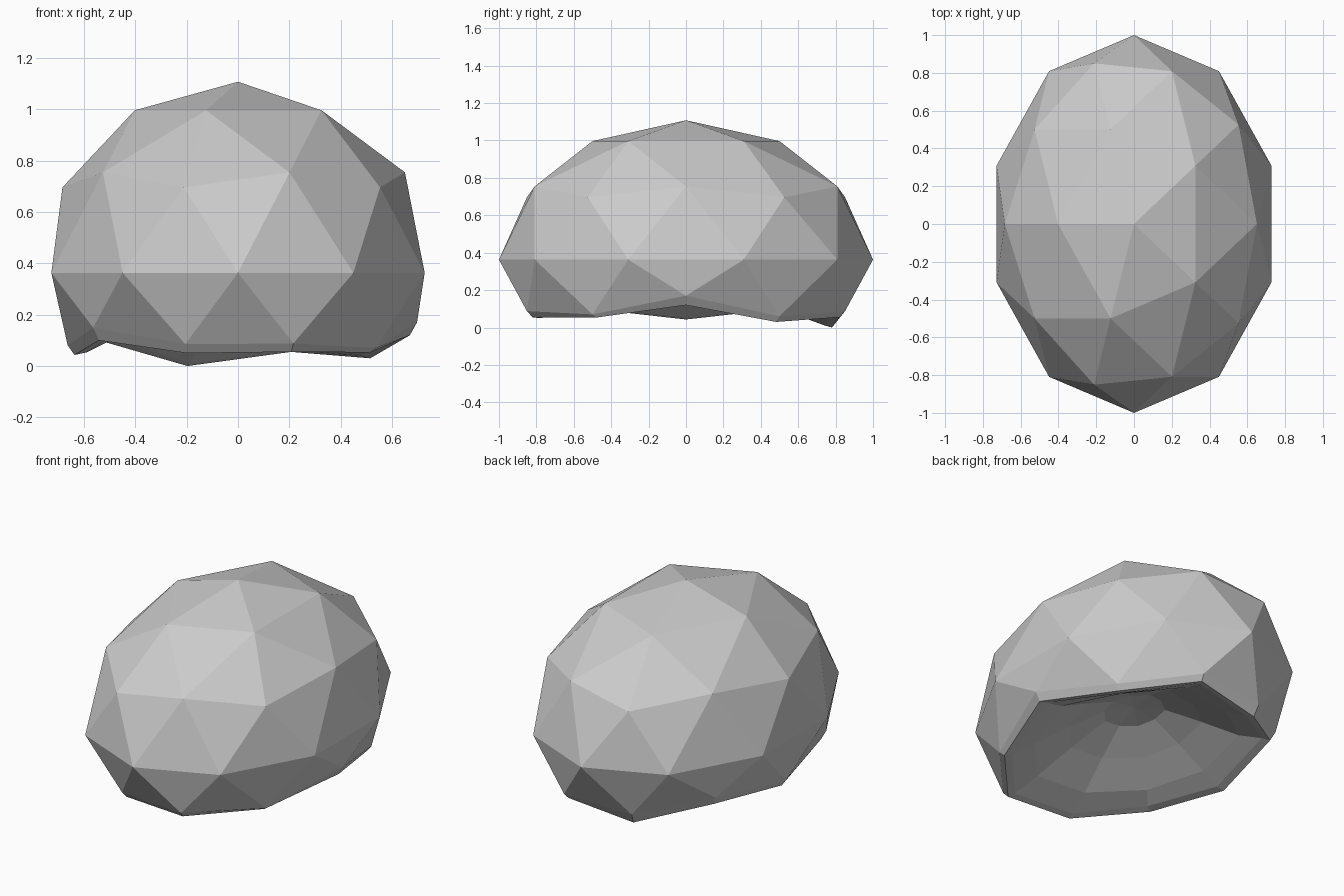
import bpy, bmesh, math
from mathutils import Vector

if "Cube" in bpy.data.objects:
    bpy.data.objects.remove(bpy.data.objects["Cube"])

CENTRE_Z = 0.363
SCALE = Vector((0.765, 1.0, 0.745))
# rim heights, counter-clockwise starting from +x
OUTER_Z = [0.17, 0.06, 0.088, 0.06, 0.15, 0.08, 0.15, 0.085, 0.088, 0.07]
INNER_Z = [0.12, 0.03, 0.055, 0.0, 0.10, 0.043, 0.10, 0.05, 0.055, 0.053]
# underside rings: share of the rim radius, height, blend away from rim height
UNDER_RINGS = [(0.74, 0.17, 0.55), (0.48, 0.25, 0.85), (0.22, 0.31, 1.0)]
PEAK_Z = 0.33

# outer dome: faceted ball with the lower cap removed
bm = bmesh.new()
bmesh.ops.create_icosphere(bm, subdivisions=2, radius=1.0)
bmesh.ops.delete(bm, geom=[v for v in bm.verts if v.co.z < -0.6], context='VERTS')
for v in bm.verts:
    v.co.x, v.co.y = -v.co.x, -v.co.y

# uneven lower rim, numbered by angle
rim = [v for v in bm.verts if v.is_boundary]
rim.sort(key=lambda v: math.atan2(v.co.y, v.co.x + 1e-6) % (2 * math.pi - 1e-3))
for v in bm.verts:
    v.co = v.co * SCALE + Vector((0, 0, CENTRE_Z))
for v, z in zip(rim, OUTER_Z):
    v.co.x *= 1.02
    v.co.z = z


def ring(share_x, share_y, heights):
    """Shrunken copy of the rim at the given heights."""
    return [bm.verts.new((v.co.x * share_x, v.co.y * share_y, z))
            for v, z in zip(rim, heights)]


# edge strip, flat lip and shallow hollow underside
rings = [rim, ring(0.96, 0.965, INNER_Z),
         ring(0.89, 0.92, [z + 0.01 for z in INNER_Z])]
for share, height, blend in UNDER_RINGS:
    rings.append(ring(share, share, [z + (height - z) * blend for z in INNER_Z]))
n = len(rim)
for a, b in zip(rings, rings[1:]):
    for i in range(n):
        j = (i + 1) % n
        bm.faces.new((a[i], b[i], b[j], a[j]))
peak = bm.verts.new((0, 0, PEAK_Z))
for i in range(n):
    bm.faces.new((rings[-1][i], peak, rings[-1][(i + 1) % n]))
bmesh.ops.recalc_face_normals(bm, faces=bm.faces)

mesh = bpy.data.meshes.new("dome_shell")
bm.to_mesh(mesh)
bm.free()
shell = bpy.data.objects.new("dome_shell", mesh)
bpy.context.collection.objects.link(shell)
